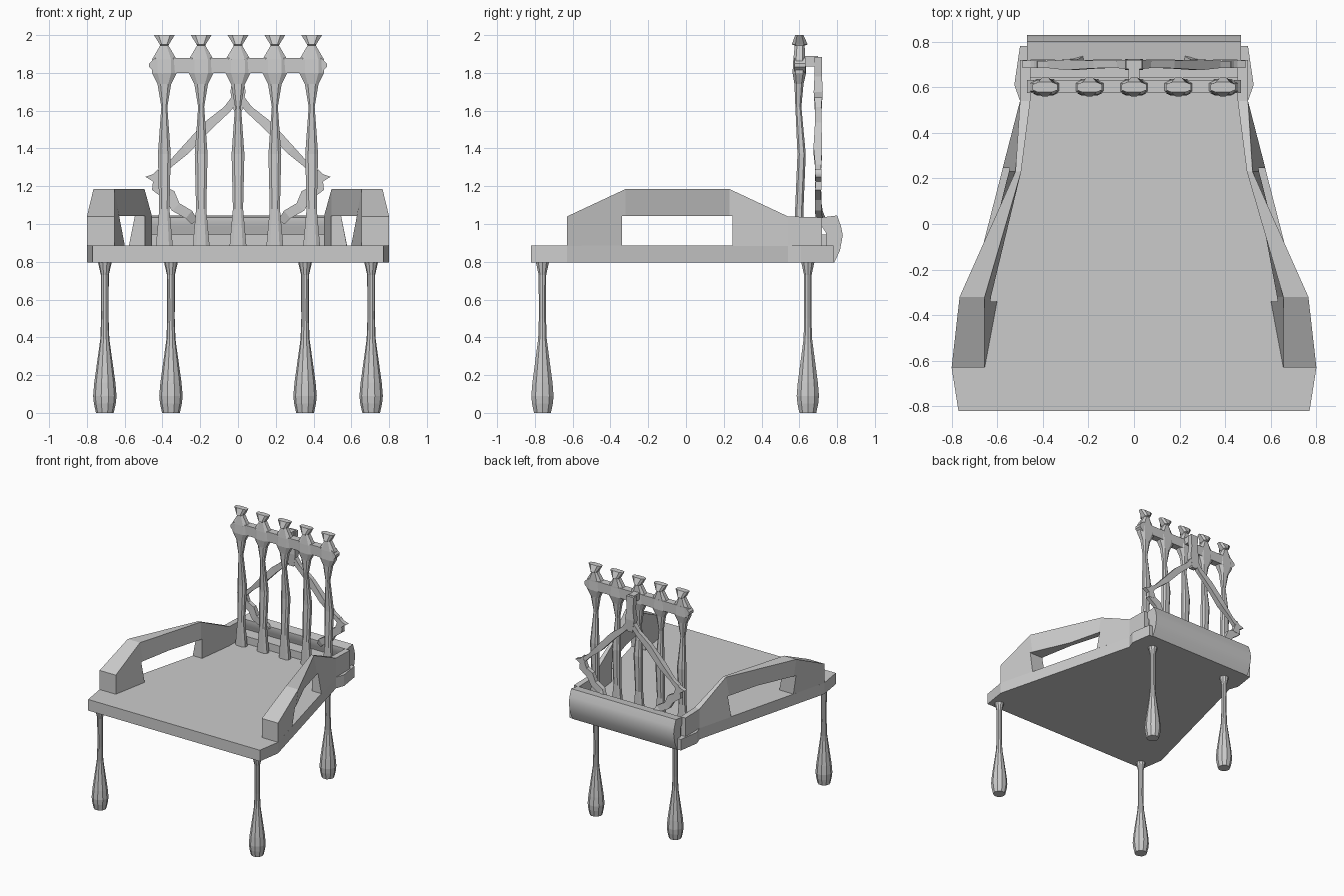
import bpy, bmesh, math
from mathutils import Vector

if "Cube" in bpy.data.objects:
    bpy.data.objects.remove(bpy.data.objects["Cube"])


def make(name, verts, faces):
    me = bpy.data.meshes.new(name)
    me.from_pydata(verts, [], faces)
    bm = bmesh.new()
    bm.from_mesh(me)
    bmesh.ops.recalc_face_normals(bm, faces=bm.faces)
    bm.to_mesh(me)
    bm.free()
    ob = bpy.data.objects.new(name, me)
    bpy.context.collection.objects.link(ob)
    return ob


def loft(name, sections):
    """Skin a list of equal-length rings and cap both ends."""
    n = len(sections[0])
    verts = [p for s in sections for p in s]
    faces = [(i * n + j, i * n + (j + 1) % n, (i + 1) * n + (j + 1) % n, (i + 1) * n + j)
             for i in range(len(sections) - 1) for j in range(n)]
    faces += [tuple(range(n)), tuple(range(len(verts) - n, len(verts)))]
    return make(name, verts, faces)


def box(name, x0, x1, y0, y1, z0, z1):
    return loft(name, [[(x0, y0, z), (x1, y0, z), (x1, y1, z), (x0, y1, z)] for z in (z0, z1)])


def smooth(ob, deg):
    bpy.ops.object.select_all(action='DESELECT')
    ob.select_set(True)
    bpy.context.view_layer.objects.active = ob
    bpy.ops.object.shade_smooth_by_angle(angle=math.radians(deg))


# seat slab with flared rear cheeks
half = [(0.77, -0.82), (0.80, -0.63), (0.50, 0.54), (0.525, 0.61), (0.50, 0.78)]
outline = half + [(-x, y) for x, y in reversed(half)]
loft("seat", [[(x, y, z) for x, y in outline] for z in (0.795, 0.885)])

# curved rear panel and the ledge in front of it
prof = [(0.74, 0.795), (0.785, 0.795), (0.815, 0.86), (0.83, 0.94), (0.82, 0.99),
        (0.80, 1.045), (0.72, 1.035), (0.72, 0.985), (0.74, 0.955)]
smooth(loft("rear_panel", [[(x, y, z) for y, z in prof] for x in (-0.47, 0.47)]), 35)
box("rear_ledge", -0.46, 0.46, 0.64, 0.745, 0.88, 0.945)

# armrests: y, top z, base inner/outer x, top inner/outer x
arm = [(-0.63, 1.04, 0.655, 0.80, 0.655, 0.80),
       (-0.32, 1.185, 0.597, 0.72, 0.655, 0.765),
       (0.23, 1.185, 0.495, 0.58, 0.495, 0.52),
       (0.54, 1.04, 0.455, 0.50, 0.455, 0.50),
       (0.72, 1.035, 0.455, 0.50, 0.455, 0.50)]
cutter = box("arm_window_cutter", -2, 2, -0.34, 0.245, 0.87, 1.042)
cutter.hide_render = True
cutter.hide_viewport = True
for side, s in (("left", -1), ("right", 1)):
    ob = loft(side + "_armrest", [[(s * bi, y, 0.884), (s * bo, y, 0.884), (s * to, y, z), (s * ti, y, z)]
                                  for y, z, bi, bo, ti, to in arm])
    m = ob.modifiers.new("window", 'BOOLEAN')
    m.operation = 'DIFFERENCE'
    m.solver = 'EXACT'
    m.object = cutter

# turned legs
leg = [(0, 0.047), (0.05, 0.058), (0.09, 0.062), (0.16, 0.056), (0.39, 0.024),
       (0.5, 0.02), (0.73, 0.021), (0.80, 0.037)]
for name, lx, ly in (("front_leg", 0.705, -0.76), ("back_leg", 0.355, 0.645)):
    for s in (-1, 1):
        rings = [[(s * lx + r * math.cos(a * math.tau / 10), ly + r * math.sin(a * math.tau / 10), z)
                  for a in range(10)] for z, r in leg]
        loft(name, rings)

# back spindles: z, half width, centre y, half depth
spin = [(0.88, 0.045, 0.60, 0.025), (1.08, 0.027, 0.60, 0.022), (1.37, 0.034, 0.612, 0.022),
        (1.62, 0.016, 0.595, 0.016), (1.74, 0.036, 0.598, 0.024), (1.80, 0.066, 0.60, 0.036),
        (1.87, 0.066, 0.60, 0.032), (1.945, 0.022, 0.602, 0.026), (1.95, 0.024, 0.602, 0.042),
        (2.0, 0.055, 0.60, 0.022)]


def octagon(cx, cy, z, hw, hd):
    c = 0.55
    return [(cx + hw * u, cy + hd * v, z) for u, v in
            ((1, -c), (c, -1), (-c, -1), (-1, -c), (-1, c), (-c, 1), (c, 1), (1, c))]


for i in range(5):
    loft("back_spindle", [octagon(-0.39 + 0.195 * i, cy, z, hw, hd) for z, hw, cy, hd in spin])

# top rail, with small points at the ends
rail = [(-0.47, 0.01), (-0.44, 0.04), (0.44, 0.04), (0.47, 0.01)]
loft("top_rail", [[(x, 0.575, 1.84 - h), (x, 0.632, 1.84 - h), (x, 0.632, 1.84 + h), (x, 0.575, 1.84 + h)]
                  for x, h in rail])


def ribbon(name, pts):
    """Diamond-free flat bar in the xz plane: points are x, z, half width, centre y, half depth."""
    secs = []
    for i, (x, z, w, y, d) in enumerate(pts):
        a, b = pts[max(i - 1, 0)], pts[min(i + 1, len(pts) - 1)]
        t = Vector((b[0] - a[0], b[1] - a[1])).normalized()
        nx, nz = -t.y * w, t.x * w
        secs.append([(x + nx, y - d, z + nz), (x - nx, y - d, z - nz),
                     (x - nx, y + d, z - nz), (x + nx, y + d, z + nz)])
    return loft(name, secs)


# rear brace: central hook over the rail, two sloping limbs, elbows and feet
box("brace_hook", -0.025, 0.025, 0.62, 0.70, 1.835, 1.89)
ribbon("brace_post", [(0, 1.885, 0.035, 0.70, 0.02), (0, 1.78, 0.028, 0.70, 0.02),
                      (0, 1.70, 0.04, 0.70, 0.024), (0, 1.60, 0.022, 0.70, 0.018)])
for s in (-1, 1):
    ribbon("brace_limb", [(0, 1.68, 0.022, 0.70, 0.022), (s * 0.06, 1.605, 0.02, 0.70, 0.016),
                          (s * 0.16, 1.52, 0.026, 0.70, 0.017), (s * 0.28, 1.39, 0.024, 0.698, 0.023),
                          (s * 0.37, 1.305, 0.014, 0.70, 0.016), (s * 0.44, 1.245, 0.022, 0.70, 0.016)])
    elbow = [(0.425, 1.29), (0.445, 1.265), (0.49, 1.25), (0.45, 1.225), (0.455, 1.18), (0.385, 1.19)]
    loft("brace_elbow", [[(s * x, y, z) for x, z in elbow] for y in (0.685, 0.718)])
    ribbon("brace_foot", [(s * 0.44, 1.20, 0.025, 0.70, 0.016), (s * 0.36, 1.15, 0.033, 0.70, 0.016),
                          (s * 0.33, 1.09, 0.028, 0.70, 0.018), (s * 0.26, 1.05, 0.026, 0.705, 0.018),
                          (s * 0.23, 1.01, 0.02, 0.725, 0.018)])
